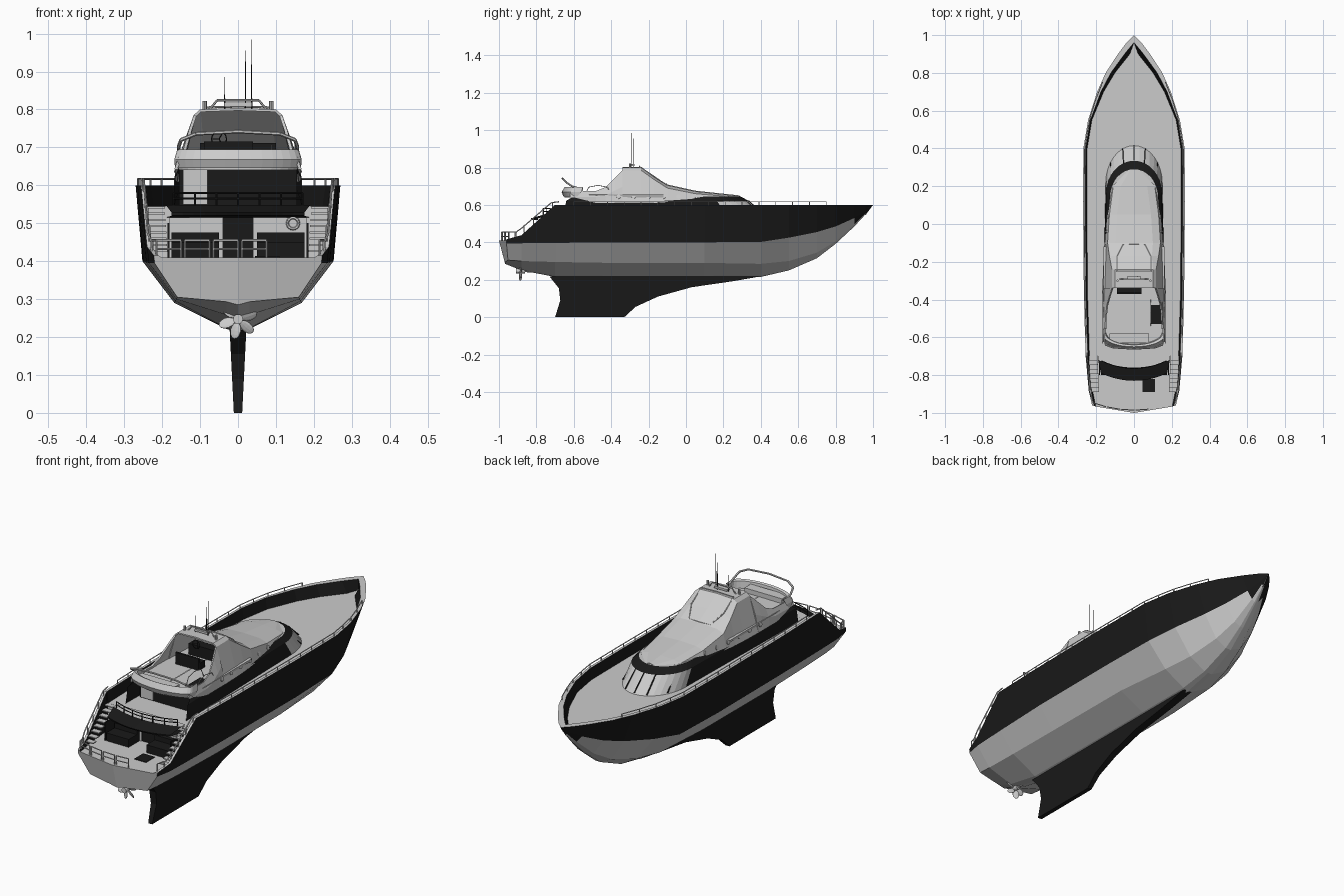
import bpy, bmesh
from math import sin, cos, pi, radians
from mathutils import Vector, Matrix

if "Cube" in bpy.data.objects:
    bpy.data.objects.remove(bpy.data.objects["Cube"])

black = bpy.data.materials.new("black")
black.diffuse_color = (0.01, 0.01, 0.01, 1)
black.use_nodes = True
black.node_tree.nodes["Principled BSDF"].inputs["Base Color"].default_value = black.diffuse_color
grey = bpy.data.materials.new("grey")
grey.diffuse_color = (0.6, 0.6, 0.6, 1)
grey.use_nodes = True
grey.node_tree.nodes["Principled BSDF"].inputs["Base Color"].default_value = grey.diffuse_color


def finish(name, bm, mirror=False, dark=None, thick=0):
    bmesh.ops.remove_doubles(bm, verts=bm.verts, dist=1e-5)
    bmesh.ops.recalc_face_normals(bm, faces=bm.faces)
    me = bpy.data.meshes.new(name)
    bm.to_mesh(me)
    bm.free()
    me.materials.append(grey)
    me.materials.append(black)
    for p in me.polygons:
        if callable(dark):
            p.material_index = int(dark(p.center, p.normal))
        elif dark is not None:
            p.material_index = int(dark)
    ob = bpy.data.objects.new(name, me)
    bpy.context.collection.objects.link(ob)
    if thick:
        m = ob.modifiers.new("thickness", 'SOLIDIFY')
        m.thickness = thick
        m.offset = -1
    if mirror:
        m = ob.modifiers.new("mirror", 'MIRROR')
        m.use_clip = True
    return ob


def loft(name, rings, closed=False, mirror=True, caps=(0, 0), dark=None, thick=0):
    bm = bmesh.new()
    vs = [[bm.verts.new(p) for p in r] for r in rings]
    n = len(rings[0])
    for a, b in zip(vs, vs[1:]):
        for i in range(n if closed else n - 1):
            j = (i + 1) % n
            bm.faces.new((a[i], a[j], b[j], b[i]))
    if caps[0]:
        bm.faces.new(vs[0])
    if caps[1]:
        bm.faces.new(vs[-1])
    return finish(name, bm, mirror, dark, thick)


def box(name, lo, hi, dark=False, mirror=False):
    bm = bmesh.new()
    lo, hi = Vector(lo), Vector(hi)
    bmesh.ops.create_cube(bm, size=1, matrix=Matrix.Translation((lo + hi) / 2) @ Matrix.Diagonal((*(hi - lo), 1)))
    return finish(name, bm, mirror, dark)


def tubes(name, paths, r=0.002, dark=False, mirror=False, seg=6, r2=None):
    bm = bmesh.new()
    for path in paths:
        for a, b in zip(path, path[1:]):
            a, b = Vector(a), Vector(b)
            d = b - a
            mat = Matrix.Translation((a + b) / 2) @ d.to_track_quat('Z', 'Y').to_matrix().to_4x4()
            bmesh.ops.create_cone(bm, cap_ends=True, segments=seg, radius1=r, radius2=r2 or r, depth=d.length, matrix=mat)
    return finish(name, bm, mirror, dark)


# Hull stations: y, gunwale w, knuckle w, knuckle z, chine w, chine z, bottom z
S = [(-1, .222, .22, .395, .16, .305, .285), (-.88, .24, .235, .395, .163, .30, .25),
     (-.7, .256, .242, .397, .165, .295, .215), (-.699, .256, .242, .397, .165, .295, .215),
     (-.4, .265, .25, .4, .168, .29, .213), (.1, .27, .252, .4, .165, .29, .213),
     (.4, .268, .245, .402, .14, .285, .215), (.55, .243, .205, .425, .11, .30, .25),
     (.7, .195, .145, .455, .075, .345, .315), (.8, .15, .1, .485, .045, .405, .392),
     (.9, .085, .048, .53, .02, .495, .485), (.96, .04, .02, .565, .008, .555, .55),
     (1, 0, 0, .6, 0, .6, .6)]


def gunwale(y):
    for a, b in zip(S, S[1:]):
        if a[0] <= y <= b[0]:
            return a[1] + (b[1] - a[1]) * (y - a[0]) / (b[0] - a[0])


rings = []
for y, wd, wk, zk, wc, zc, zb in S:
    zd = min(.6, max(.415, .42 + (y + .9) * .9))
    b = max(0, (y - .6) / .3)
    wi = max(0, wd - .012 - .023 * b)
    we = max(0, wi - .008 - .02 * b)
    zf = (.41 if y < -.6995 else .545) if wi > 0 else zd
    ring = [(0, zb), (min(.03, wc * .2), zb + .008 * (y < .5)), (wc, zc), (wk, zk), (wd, zd), (wi, zd), (we, zf), (0, zf)]
    stern = y == -1
    rings.append([(x, y + stern * (.04 * (x / .22) ** 2 + max(0, .395 - z) * .3), z) for x, z in ring])
loft("hull", rings, caps=(1, 0),
     dark=lambda c, n: abs(n.z) < .6 and c.x > .001 and (c.z > .47 or (c.z > .4 and c.y < .4)) and c.x > max(0, gunwale(c.y) - .045))

# Keel fin
fin = [(-.70, 0), (-.33, 0), (-.27, .055), (-.15, .11), (.03, .16), (.25, .192), (.4, .218), (-.73, .218), (-.68, .155), (-.672, .09)]
loft("keel_fin", [[(s * (.011 + .05 * z), y, z) for y, z in fin] for s in (1, -1)], closed=True, mirror=False, caps=(1, 1), dark=True)

# Propeller
bm = bmesh.new()
for i in range(6):
    m = (Matrix.Translation((0, -.885, .247)) @ Matrix.Rotation(i * pi / 3 + .2, 4, 'Y') @ Matrix.Translation((0, 0, .031))
         @ Matrix.Rotation(radians(30), 4, 'Z') @ Matrix.Diagonal((.016, .004, .022, 1)))
    bmesh.ops.create_uvsphere(bm, u_segments=10, v_segments=6, radius=1, matrix=m)
finish("propeller_blades", bm)
tubes("propeller_hub", [[(0, -.91, .247), (0, -.86, .247)]], .013, seg=12)
tubes("propeller_shaft", [[(0, -.87, .247), (0, -.72, .24)]], .006)


# U-shaped plan outline, half side, rounded end at "front"
def U(front, w, z, back, wb, L):
    return [(wb, back, z)] + [(w * cos(t * pi / 16), front - L + L * sin(t * pi / 16), z) for t in range(9)]


# Deckhouse: raked front window, dark visor band, dark sides
loft("deckhouse", [U(.415, .15, .545, -.655, .168, .2), U(.335, .147, .622, -.64, .168, .17),
                   U(.29, .128, .646, -.6, .155, .15), U(.28, .002, .648, -.6, .002, .15)],
     dark=lambda c, n: n.z < .95 and (c.z > .624 or c.y < .2))
tubes("window_mullions", [[(x, y, .55), (x * .93, y - .078, .622)] for x, y in ((0, .413), (.06, .398), (-.06, .398), (.125, .325), (-.125, .325))], .003, True)
box("saloon_aft_wall", (-.155, -.56, .545), (.155, -.55, .648), True)
box("saloon_aft_panel", (-.145, -.565, .55), (-.08, -.559, .645))

# Upper house rising to the arch: y, base w, base z, shoulder w, z, top w, z
H = [(.285, .05, .64, .035, .645, .02, .647), (.2, .122, .635, .11, .647, .07, .656), (.05, .143, .622, .13, .66, .09, .672),
     (-.1, .155, .615, .14, .69, .10, .705), (-.17, .16, .61, .13, .735, .095, .748), (-.24, .164, .61, .117, .785, .1, .80),
     (-.34, .167, .61, .117, .785, .1, .80)]
ob = loft("upper_house", [[(a, y, b), (c, y, d), (e, y, f), (0, y, f + .004)] for y, a, b, c, d, e, f in H], thick=.007)
# Side wings of the flybridge sweeping down from the arch
W = [(-.34, .167, .117, .785), (-.38, .167, .13, .745), (-.43, .167, .144, .695), (-.48, .168, .15, .675), (-.62, .165, .158, .675)]
loft("flybridge_wing", [[(a, y, .61 + max(0, -.5 - y) * .3), ((a + b) / 2 + .006, y, (.61 + z) / 2), (b, y, z)] for y, a, b, z in W], thick=.008)
# Windscreen pane with frame
tubes("windscreen_frame", [[(0, -.105, .712), (.06, -.11, .710), (.09, -.17, .752), (.09, -.25, .805), (0, -.25, .808)]], .003, mirror=True)

# Flybridge deck and rounded aft coaming
loft("flybridge_deck", [U(-.65, w, z, -.12, w, -.08) for w, z in ((.001, .64), (.157, .64), (.162, .655), (.001, .657))])
loft("aft_coaming", [U(-.655, .166, .645, -.58, .166, -.06), U(-.665, .168, .668, -.56, .168, -.06), U(-.65, .16, .695, -.55, .158, -.06),
                     U(-.64, .15, .69, -.55, .148, -.06), U(-.635, .148, .655, -.55, .148, -.06)])
tubes("aft_hoop", [[(.155, -.56, .685), (.157, -.61, .70), (.15, -.64, .72), (.11, -.655, .736), (0, -.66, .742)]], .005, mirror=True)

# Helm, wheel and seats on the flybridge
box("helm_console", (-.1, -.25, .655), (.1, -.2, .712), True)
box("helm_seat", (-.09, -.36, .655), (.04, -.32, .69), True)
box("helm_seat_back", (-.09, -.37, .655), (.04, -.36, .715), True)
box("fly_bench", (-.13, -.63, .655), (.08, -.58, .68))
wheel = [(-.05 + .02 * cos(t * pi / 6), -.262, .722 + .02 * sin(t * pi / 6)) for t in range(13)]
tubes("steering_wheel", [wheel] + [[wheel[i], (-.05, -.25, .722)] for i in (2, 6, 10)], .0015, True)

# Stair from deck to flybridge with hand rails
for i in range(8):
    box("fly_stair_step", (.09, -.54 + i * .014, .556 + i * .013), (.147, -.522 + i * .014, .561 + i * .013))
box("stair_opening", (.09, -.53, .657), (.147, -.43, .659), True)
tubes("fly_stair_rail", [[(x, -.54, .655), (x, -.52, .695), (x, -.47, .705), (x, -.42, .695), (x, -.4, .655)] for x in (.088, .15)], .0018)

# Arch equipment: scanner bar, lights, antennas
tubes("scanner_frame", [[(.075, -.29, .80), (.055, -.29, .824), (0, -.29, .824)]], .003, mirror=True)
box("scanner_bar", (-.035, -.295, .808), (.035, -.275, .818))
tubes("arch_light", [[(.088, -.3, .795), (.088, -.3, .822)]], .006, mirror=True, seg=8)
for x, y, z in ((-.035, -.29, .885), (.02, -.28, .955), (.036, -.29, .985)):
    tubes("antenna", [[(x, y, .80), (x, y, z)]], .002, True, r2=.0008)

# Portholes on the house side
tubes("porthole", [[(x - .008, y, .642), (x + .003, y, .645)] for y, x in ((.04, .138), (-.04, .144), (-.12, .152), (-.2, .154), (-.28, .158), (-.36, .163))],
      .011, mirror=True, seg=12)

# Gunwale rail with posts
gy = [-.6 + i * .09 for i in range(16)]
g = [(gunwale(y) - .006, y, .617) for y in gy]
tubes("gunwale_rail", [g] + [[p, (p[0], p[1], .6)] for p in g], .0025, mirror=True)

# Upper deck lip and dark overhang above the cockpit
def arc(y0, bulge, z, w=.19):
    return [(w * (1 - i / 6), y0 - bulge * (1 - (1 - i / 6) ** 2), z) for i in range(7)]


loft("deck_overhang", [arc(-.69, 0, .548), arc(-.72, .04, .548), arc(-.79, .04, .528, .175), arc(-.79, .035, .52, .175), arc(-.69, 0, .515)],
     dark=lambda c, n: c.y < -.73)
rail = arc(-.725, .04, .58, .17)
tubes("upper_rail", [rail, [(x, y, .565) for x, y, z in rail]] + [[(x, y, .545), (x, y, z)] for x, y, z in rail[::2]], .0025, True, mirror=True)

# Cockpit bulkhead, door, sofas, locker and hatch
box("bulkhead_panel", (.04, -.712, .41), (.18, -.70, .515), mirror=True)
box("bulkhead_door", (-.04, -.708, .41), (.04, -.699, .53), True)
box("sofa_base", (.05, -.80, .41), (.175, -.73, .45), True, mirror=True)
box("sofa_back", (.05, -.735, .41), (.175, -.715, .475), True, mirror=True)
box("platform_hatch", (.045, -.89, .408), (.11, -.82, .413), True)
ring = [(.145 + .015 * cos(t * pi / 6), -.715, .5 + .015 * sin(t * pi / 6)) for t in range(13)]
tubes("life_ring", [ring], .004)

# Side stairs up from the swim platform
for i in range(8):
    y, z, x = -.89 + i * .024, .424 + i * .0165, .186 + i * .001
    box("side_stair_step", (x, y, z), (x + .045, y + .028, z + .005), mirror=True)
box("stair_stringer", (.18, -.80, .41), (.186, -.70, .50), True, mirror=True)
hr = [(.228, -.915, .45), (.238, -.88, .475), (.248, -.72, .612), (.25, -.68, .617)]
tubes("stair_rail", [hr] + [[(.227 + .022 * t, -.915 + .2 * t, .41 + .17 * t), (.228 + .022 * t, -.915 + .2 * t, .452 + .16 * t)]
                            for t in (0, .25, .5, .75, 1)], .003, mirror=True)

# Swim platform rails
panels = []
for i in range(4):
    a, b = -.215 + i * .075, -.15 + i * .075
    ya, yb = [-.985 + .04 * (x / .22) ** 2 for x in (a, b)]
    panels += [[(a, ya, .41), (a, ya, .455), (b, yb, .455), (b, yb, .41)], [(a, ya, .432), (b, yb, .432)]]
tubes("platform_rail", panels, .003)
tubes("platform_side_rail", [[(.215, -.95, .41), (.215, -.95, .455), (.226, -.91, .455), (.226, -.91, .41)]], .003, mirror=True)
